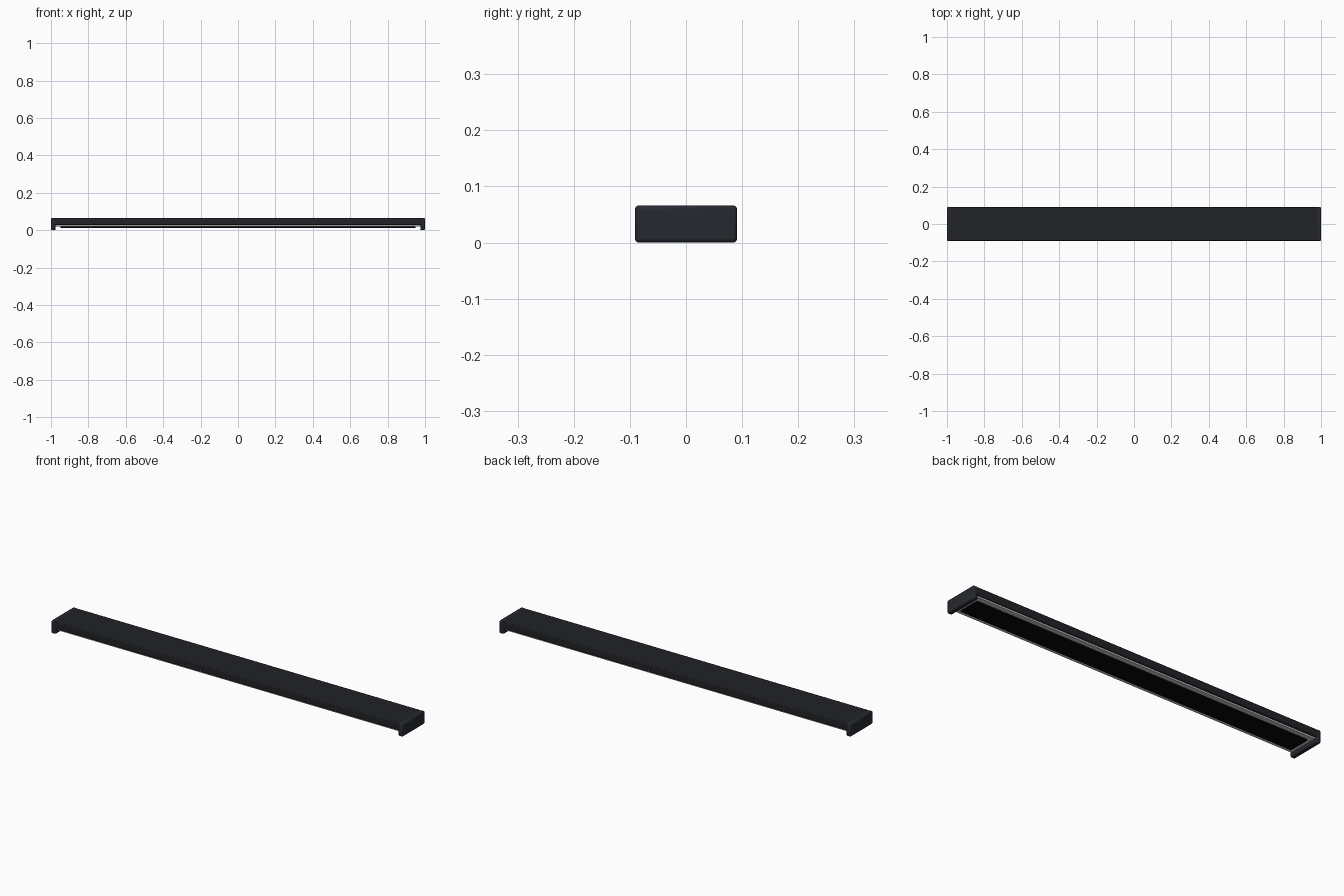
import bpy

if "Cube" in bpy.data.objects:
    bpy.data.objects.remove(bpy.data.objects["Cube"])


def material(name, rgb):
    m = bpy.data.materials.new(name)
    m.diffuse_color = (*rgb, 1)
    m.use_nodes = True
    m.node_tree.nodes["Principled BSDF"].inputs["Base Color"].default_value = m.diffuse_color
    return m


def box(name, lo, hi, mat, bevel=0.0, segments=1):
    size = [b - a for a, b in zip(lo, hi)]
    mid = [(a + b) / 2 for a, b in zip(lo, hi)]
    bpy.ops.mesh.primitive_cube_add(size=1, location=mid)
    ob = bpy.context.object
    ob.name = name
    ob.scale = size
    bpy.ops.object.transform_apply(location=False, rotation=False, scale=True)
    ob.data.materials.append(mat)
    if bevel:
        mod = ob.modifiers.new("edge_bevel", 'BEVEL')
        mod.width = bevel
        mod.segments = segments
        bpy.ops.object.shade_smooth_by_angle()
    return ob


shell = material("dark_shell", (0.015, 0.016, 0.019))
cap = material("dark_cap", (0.02, 0.022, 0.03))
pale = material("pale_frame", (0.8, 0.8, 0.8))
black = material("black_panel", (0.002, 0.002, 0.002))

# Long housing running between the end caps
box("housing", (-0.985, -0.09, 0.027), (0.985, 0.09, 0.065), shell, 0.004, 2)

# End caps that drop below the housing as feet
for side, name in ((-1, "left_end_cap"), (1, "right_end_cap")):
    x0, x1 = sorted((side * 0.975, side * 1.0))
    box(name, (x0, -0.091, 0.0), (x1, 0.091, 0.066), cap, 0.006, 2)

# Pale frame on the underside with the black panel set on it
box("underside_frame", (-0.976, -0.08, 0.019), (0.976, 0.08, 0.029), pale)
box("underside_panel", (-0.95, -0.055, 0.011), (0.95, 0.055, 0.021), black)
